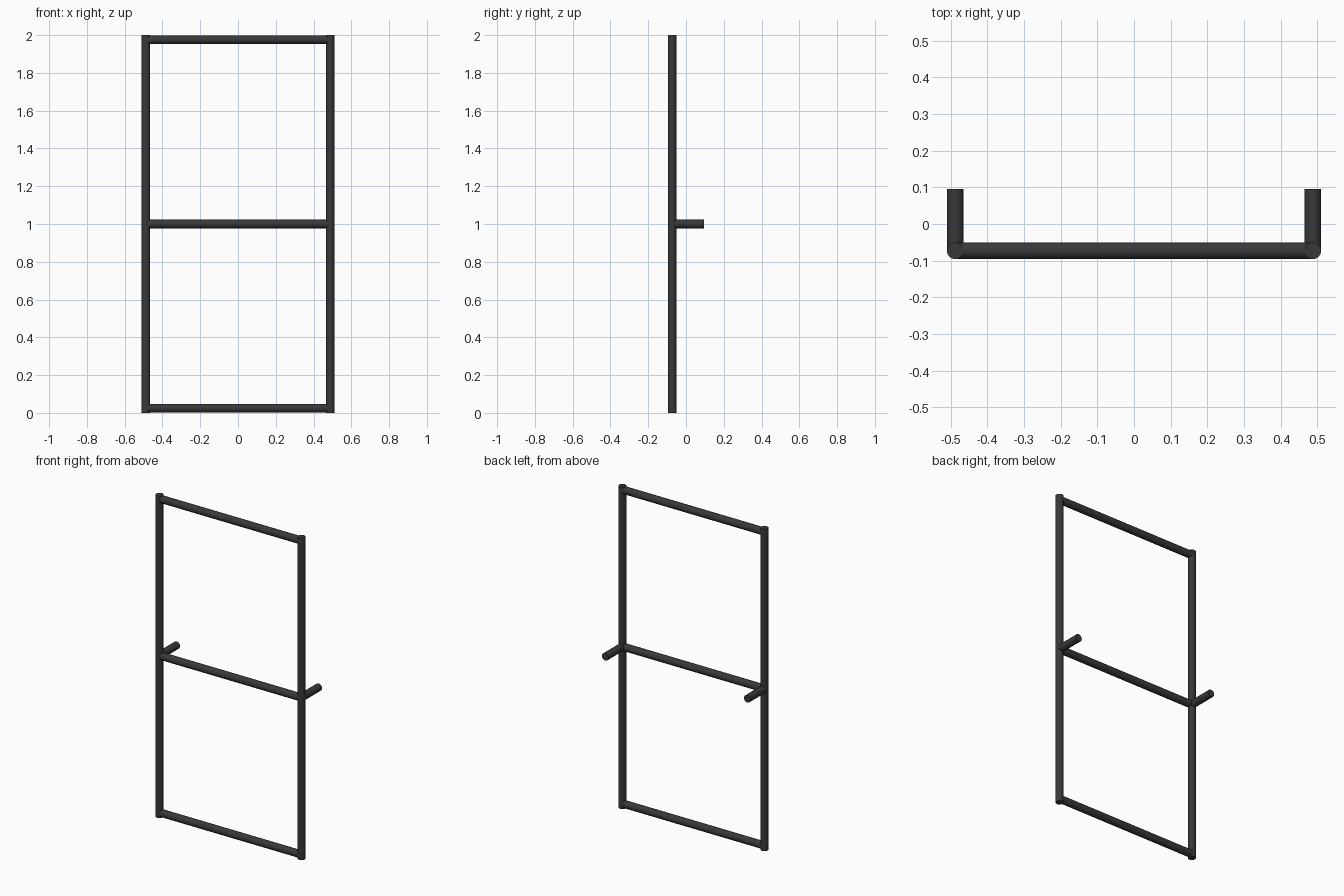
import bpy
from mathutils import Vector

if "Cube" in bpy.data.objects:
    bpy.data.objects.remove(bpy.data.objects["Cube"])

R = 0.023          # tube radius
X = 0.488          # post centre
Y = -0.073         # plane of the frame

metal = bpy.data.materials.new("dark_metal")
metal.diffuse_color = (0.04, 0.04, 0.04, 1)
metal.use_nodes = True
metal.node_tree.nodes["Principled BSDF"].inputs["Base Color"].default_value = metal.diffuse_color


def tube(name, start, end):
    """Round capped tube between two points."""
    a, b = Vector(start), Vector(end)
    bpy.ops.mesh.primitive_cylinder_add(vertices=16, radius=R, depth=(b - a).length,
                                        location=(a + b) / 2)
    ob = bpy.context.object
    ob.name = name
    ob.rotation_euler = (b - a).to_track_quat('Z', 'Y').to_euler()
    ob.data.materials.append(metal)
    bpy.ops.object.shade_smooth_by_angle()
    return ob


# Upright posts and the wall pegs behind them
for side, sx in (("left", -X), ("right", X)):
    tube(side + "_post", (sx, Y, 0), (sx, Y, 2))
    tube(side + "_peg", (sx, Y, 1.0), (sx, 0.096, 1.0))

# Horizontal rails
for level, z in (("bottom", 0.025), ("middle", 1.0), ("top", 1.975)):
    tube(level + "_rail", (-X, Y, z), (X, Y, z))
